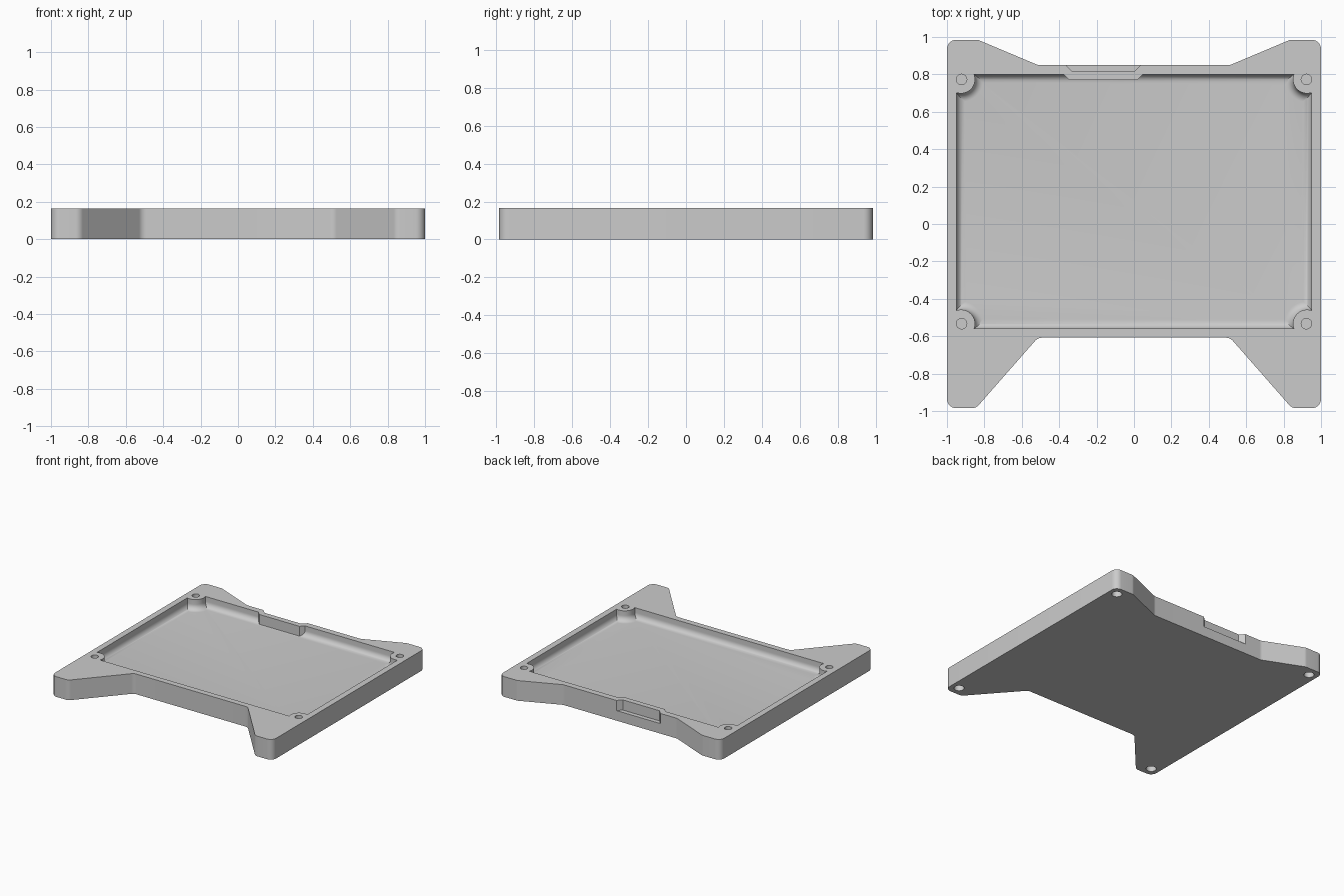
import bpy
import bmesh
from math import sin, cos, tan, pi, acos, asin
from mathutils import Vector

old = bpy.data.objects.get("Cube")
if old:
    bpy.data.objects.remove(old, do_unlink=True)

HEIGHT = 0.165
FLOOR = 0.082
FILLET = 0.045


def loft(name, rings):
    """Closed solid through rings of equal point count."""
    bm = bmesh.new()
    loops = [[bm.verts.new(p) for p in ring] for ring in rings]
    n = len(loops[0])
    for low, high in zip(loops, loops[1:]):
        for i in range(n):
            j = (i + 1) % n
            bm.faces.new((low[i], low[j], high[j], high[i]))
    bm.faces.new(loops[0][::-1])
    bm.faces.new(loops[-1])
    bmesh.ops.recalc_face_normals(bm, faces=bm.faces)
    mesh = bpy.data.meshes.new(name)
    bm.to_mesh(mesh)
    bm.free()
    obj = bpy.data.objects.new(name, mesh)
    bpy.context.collection.objects.link(obj)
    return obj


def prism(name, outline, z0, z1):
    return loft(name, [[(x, y, z) for x, y in outline] for z in (z0, z1)])


def circle(x, y, r, n=32):
    return [(x + r * cos(2 * pi * i / n), y + r * sin(2 * pi * i / n)) for i in range(n)]


def rounded(corners, radius, steps=8):
    """Outline with every corner replaced by an arc."""
    pts = [Vector(c) for c in corners]
    out = []
    for i, p in enumerate(pts):
        d1 = (pts[i - 1] - p).normalized()
        d2 = (pts[(i + 1) % len(pts)] - p).normalized()
        half = d1.angle(d2) / 2
        centre = p + (d1 + d2).normalized() * radius / sin(half)
        a = p + d1 * radius / tan(half) - centre
        b = p + d2 * radius / tan(half) - centre
        for s in range(steps + 1):
            t = s / steps
            k = pi - 2 * half
            v = a * sin((1 - t) * k) + b * sin(t * k)
            out.append(tuple(centre + v.normalized() * radius))
    return out


def cut(target, cutter):
    """Subtract the cutter and discard it."""
    mod = target.modifiers.new("cut", 'BOOLEAN')
    mod.operation = 'DIFFERENCE'
    mod.solver = 'EXACT'
    mod.object = cutter
    bpy.context.view_layer.update()
    graph = bpy.context.evaluated_depsgraph_get()
    mesh = bpy.data.meshes.new_from_object(target.evaluated_get(graph))
    target.modifiers.clear()
    target.data = mesh
    bpy.data.objects.remove(cutter, do_unlink=True)


# Body outline: straight sides, long front legs, short back ears
right_half = [(0.514, -0.608), (0.845, -0.985), (1, -0.985),
              (1, 0.985), (0.835, 0.985), (0.514, 0.85)]
outline = right_half + [(-x, y) for x, y in reversed(right_half)]
body = prism("tray_body", rounded(outline, 0.05), 0, HEIGHT)

# Pocket with a filleted floor and a round screw boss in each corner
CY, HX, HY = 0.12, 0.95, 0.68
BX, BY, BR = 0.925, 0.653, 0.075


def pocket_ring(d, z, steps=16):
    r = BR + d
    start = -acos((HX - d - BX) / r)
    end = -pi - asin((HY - d - BY) / r)
    angles = [start + (end - start) * i / steps for i in range(steps + 1)]
    arc = [(BX + r * cos(a), BY + r * sin(a)) for a in angles]
    ring = []
    for sx, sy in ((1, 1), (-1, 1), (-1, -1), (1, -1)):
        part = arc if sx * sy > 0 else arc[::-1]
        ring += [(sx * x, CY + sy * y, z) for x, y in part]
    return ring


rings = []
for i in range(9):
    a = pi / 2 * (1 - i / 8)
    rings.append(pocket_ring(FILLET * (1 - cos(a)), FLOOR + FILLET * (1 - sin(a))))
rings.append(pocket_ring(0, HEIGHT + 0.1))
pocket = loft("pocket_cutter", rings)


def trapezoid(inner_half, y0, y1):
    """Slot shape with 45 degree ends, wider towards the back."""
    mid = -0.165
    outer = inner_half + y1 - y0
    return [(mid - inner_half, y0), (mid + inner_half, y0),
            (mid + outer, y1), (mid - outer, y1)]


# Inner wall bump left standing inside the pocket
cut(pocket, prism("bump_keep", trapezoid(0.182, 0.77, 0.87), -0.1, 0.5))
cut(body, pocket)

# Recess in the back wall, open at the top and rear
cut(body, prism("recess_cutter", trapezoid(0.165, 0.815, 0.9), FLOOR, 0.4))

# Blind screw holes on top of the bosses and foot holes underneath
for sx in (-1, 1):
    for sy in (-1, 1):
        cut(body, prism("screw_cutter", circle(sx * 0.922, CY + sy * BY, 0.028),
                        0.06, HEIGHT + 0.1))
        cut(body, prism("foot_cutter", circle(sx * 0.93, sy * 0.91, 0.038),
                        -0.1, 0.08))

# Single grey plastic
grey = bpy.data.materials.new("light_grey")
grey.use_nodes = True
colour = (0.6, 0.6, 0.6, 1)
grey.diffuse_color = colour
grey.node_tree.nodes["Principled BSDF"].inputs["Base Color"].default_value = colour
body.data.materials.clear()
body.data.materials.append(grey)

bpy.ops.object.select_all(action='DESELECT')
body.select_set(True)
bpy.context.view_layer.objects.active = body
bpy.ops.object.shade_smooth_by_angle(angle=pi / 6)
